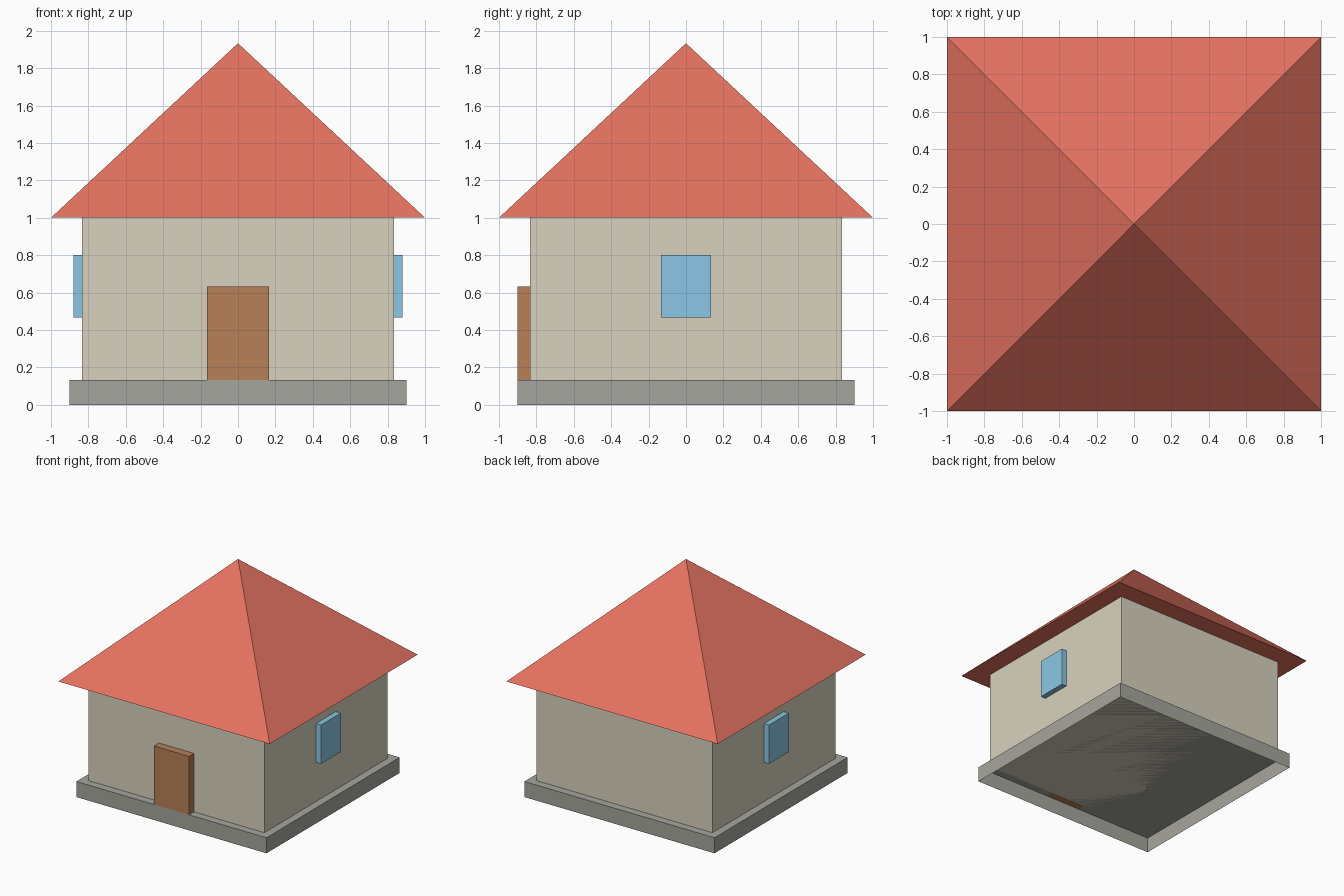
import bpy
import bmesh
from mathutils import Color

if "Cube" in bpy.data.objects:
    bpy.data.objects.remove(bpy.data.objects["Cube"])


def material(name, srgb):
    color = (*Color(srgb).from_srgb_to_scene_linear(), 1)
    mat = bpy.data.materials.new(name)
    mat.use_nodes = True
    mat.diffuse_color = color
    bsdf = mat.node_tree.nodes["Principled BSDF"]
    bsdf.inputs["Base Color"].default_value = color
    return mat


def add_object(name, bm, mat):
    mesh = bpy.data.meshes.new(name)
    bm.to_mesh(mesh)
    bm.free()
    mesh.materials.append(mat)
    obj = bpy.data.objects.new(name, mesh)
    bpy.context.collection.objects.link(obj)
    return obj


def box(name, low, high, mat, open_bottom=False):
    bm = bmesh.new()
    bmesh.ops.create_cube(bm, size=1)
    for v in bm.verts:
        v.co = [a if c < 0 else b for c, a, b in zip(v.co, low, high)]
    if open_bottom:
        under = [f for f in bm.faces if f.normal.z < -0.5]
        bmesh.ops.delete(bm, geom=under, context="FACES")
    return add_object(name, bm, mat)


def pyramid(name, half, bottom, top, mat):
    bm = bmesh.new()
    base = [bm.verts.new((x * half, y * half, bottom))
            for x, y in ((-1, -1), (1, -1), (1, 1), (-1, 1))]
    apex = bm.verts.new((0, 0, top))
    bm.faces.new(base[::-1])
    for i in range(4):
        bm.faces.new((base[i], base[(i + 1) % 4], apex))
    return add_object(name, bm, mat)


stone = material("grey stone", (0.65, 0.65, 0.62))
plaster = material("cream plaster", (0.85, 0.82, 0.75))
tile = material("red roof tile", (0.9, 0.45, 0.38))
wood = material("brown wood", (0.72, 0.5, 0.34))
glass = material("blue glass", (0.55, 0.78, 0.9))

FLOOR, EAVES = 0.133, 1.0
WALL, BASE = 0.833, 0.9

# Hollow plinth, walls and overhanging hipped roof
box("foundation", (-BASE, -BASE, 0), (BASE, BASE, FLOOR), stone, open_bottom=True)
box("walls", (-WALL, -WALL, FLOOR), (WALL, WALL, EAVES), plaster)
pyramid("roof", 1.0, EAVES, 1.933, tile)

# Front door, flush with the plinth edge
box("door", (-0.167, -BASE, FLOOR), (0.167, -WALL, 0.633), wood)

# One window on each side wall
for name, side in (("left_window", 1), ("right_window", -1)):
    x0, x1 = sorted((side * WALL, side * 0.88))
    box(name, (x0, -0.133, 0.467), (x1, 0.133, 0.8), glass)
